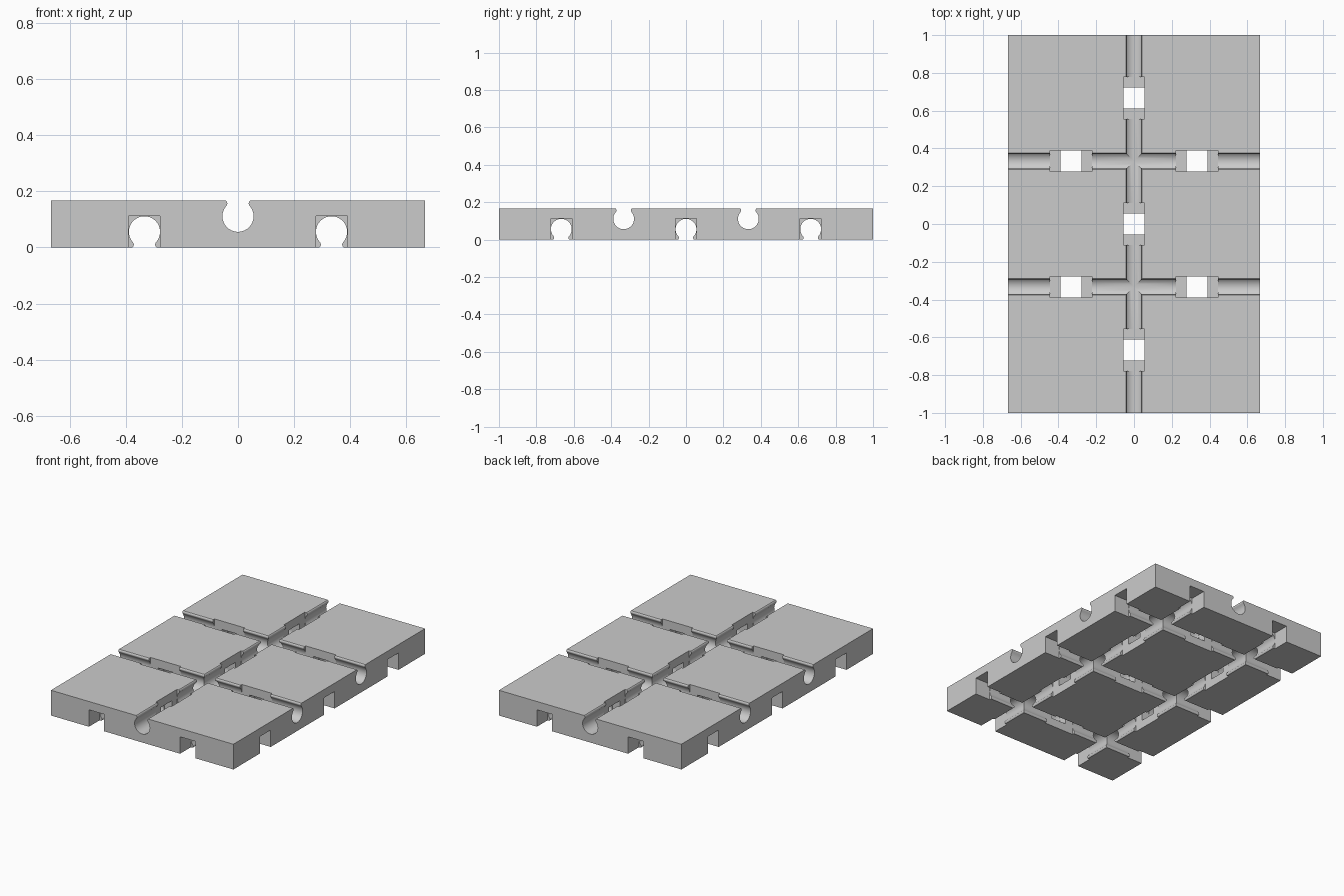
import bpy, bmesh, math
from mathutils import Matrix

if "Cube" in bpy.data.objects:
    bpy.data.objects.remove(bpy.data.objects["Cube"], do_unlink=True)

T = 1 / 3              # half the tile pitch
H = T / 2              # slab height
R = H / 3              # groove bore radius
LIP, LIP_X = 0.012, 0.05   # rounded lip radius and centre


def new_object(name, bm):
    bmesh.ops.recalc_face_normals(bm, faces=bm.faces)
    mesh = bpy.data.meshes.new(name)
    bm.to_mesh(mesh)
    bm.free()
    ob = bpy.data.objects.new(name, mesh)
    bpy.context.collection.objects.link(ob)
    return ob


def add_box(bm, size, centre):
    verts = bmesh.ops.create_cube(bm, size=1)["verts"]
    bmesh.ops.scale(bm, vec=size, verts=verts)
    bmesh.ops.translate(bm, vec=centre, verts=verts)


def groove_profile(neck):
    """Keyhole section: round bore blending into rounded lips."""
    start = math.atan2(math.sqrt((R + LIP) ** 2 - LIP_X ** 2), LIP_X)
    lip_z = (R + LIP) * math.sin(start)
    first = math.pi - math.asin((R - lip_z) / LIP)
    last = math.pi + start
    half = []
    for i in range(7):
        a = first + (last - first) * i / 6
        half.append((LIP_X + LIP * math.cos(a), lip_z + LIP * math.sin(a)))
    half.insert(0, (half[0][0], R + neck))
    sweep = math.pi + 2 * start
    bore = [(R * math.cos(start - sweep * i / 32), R * math.sin(start - sweep * i / 32))
            for i in range(1, 32)]
    return half + bore + [(-x, z) for x, z in reversed(half)]


def add_groove(bm, along_x, offset, top):
    pts = groove_profile(0.03 if along_x else 0.02)
    face = bm.faces.new([bm.verts.new((x, -1.2, z)) for x, z in pts])
    verts = list(face.verts)
    ext = bmesh.ops.extrude_face_region(bm, geom=[face], use_keep_orig=True)["geom"]
    moved = [v for v in ext if isinstance(v, bmesh.types.BMVert)]
    bmesh.ops.translate(bm, vec=(0, 2.4, 0), verts=moved)
    m = Matrix.Translation((0, offset, 0) if along_x else (offset, 0, 0))
    m = m @ Matrix.Translation((0, 0, 2 * R if top else R))
    if along_x:
        m = m @ Matrix.Rotation(math.pi / 2, 4, 'Z')
    if not top:
        m = m @ Matrix.Rotation(math.pi, 4, 'Y')
    bmesh.ops.transform(bm, matrix=m, verts=verts + moved)


def add_pocket(bm, along_x, x, y, top):
    """Square pocket where an upper and a lower groove cross."""
    w, l, h = 2 * R + 0.001, 4 * R, 2 * R + 0.05
    z = R - 0.0005 + h / 2 if top else 2 * R + 0.0005 - h / 2
    add_box(bm, (l, w, h) if along_x else (w, l, h), (x, y, z))


# Slab
bm = bmesh.new()
add_box(bm, (4 * T, 2, H), (0, 0, H / 2))
slab = new_object("base_plate", bm)

# Upper and lower grooves
bm = bmesh.new()
add_groove(bm, False, 0, True)
for s in (-1, 1):
    add_groove(bm, True, s * T, True)
    add_groove(bm, False, s * T, False)
for k in (-2, 0, 2):
    add_groove(bm, True, k * T, False)

# Crossing pockets, one grid for each side
for j in (-2, 0, 2):
    add_pocket(bm, False, 0, j * T, True)
    for i in (-2, 0, 2):
        add_pocket(bm, True, i * T, j * T, False)
for i in (-1, 1):
    for j in (-1, 1):
        add_pocket(bm, True, i * T, j * T, True)
    for j in (-3, -1, 1, 3):
        add_pocket(bm, False, i * T, j * T, False)
cutter = new_object("groove_cutter", bm)
cutter.hide_render = True

# Cut everything out of the slab in one step
mod = slab.modifiers.new("cut", 'BOOLEAN')
mod.operation = 'DIFFERENCE'
mod.solver = 'EXACT'
mod.use_self = True
mod.object = cutter
graph = bpy.context.evaluated_depsgraph_get()
result = bpy.data.meshes.new_from_object(slab.evaluated_get(graph))
slab.modifiers.clear()
slab.data = result
bpy.data.objects.remove(cutter, do_unlink=True)

# Material
mat = bpy.data.materials.new("grey_plastic")
mat.use_nodes = True
grey = (0.6, 0.6, 0.6, 1)
mat.diffuse_color = grey
mat.node_tree.nodes["Principled BSDF"].inputs["Base Color"].default_value = grey
slab.data.materials.clear()
slab.data.materials.append(mat)

# Smooth bores, crisp edges
bpy.ops.object.select_all(action='DESELECT')
slab.select_set(True)
bpy.context.view_layer.objects.active = slab
bpy.ops.object.shade_smooth_by_angle(angle=math.radians(25))
